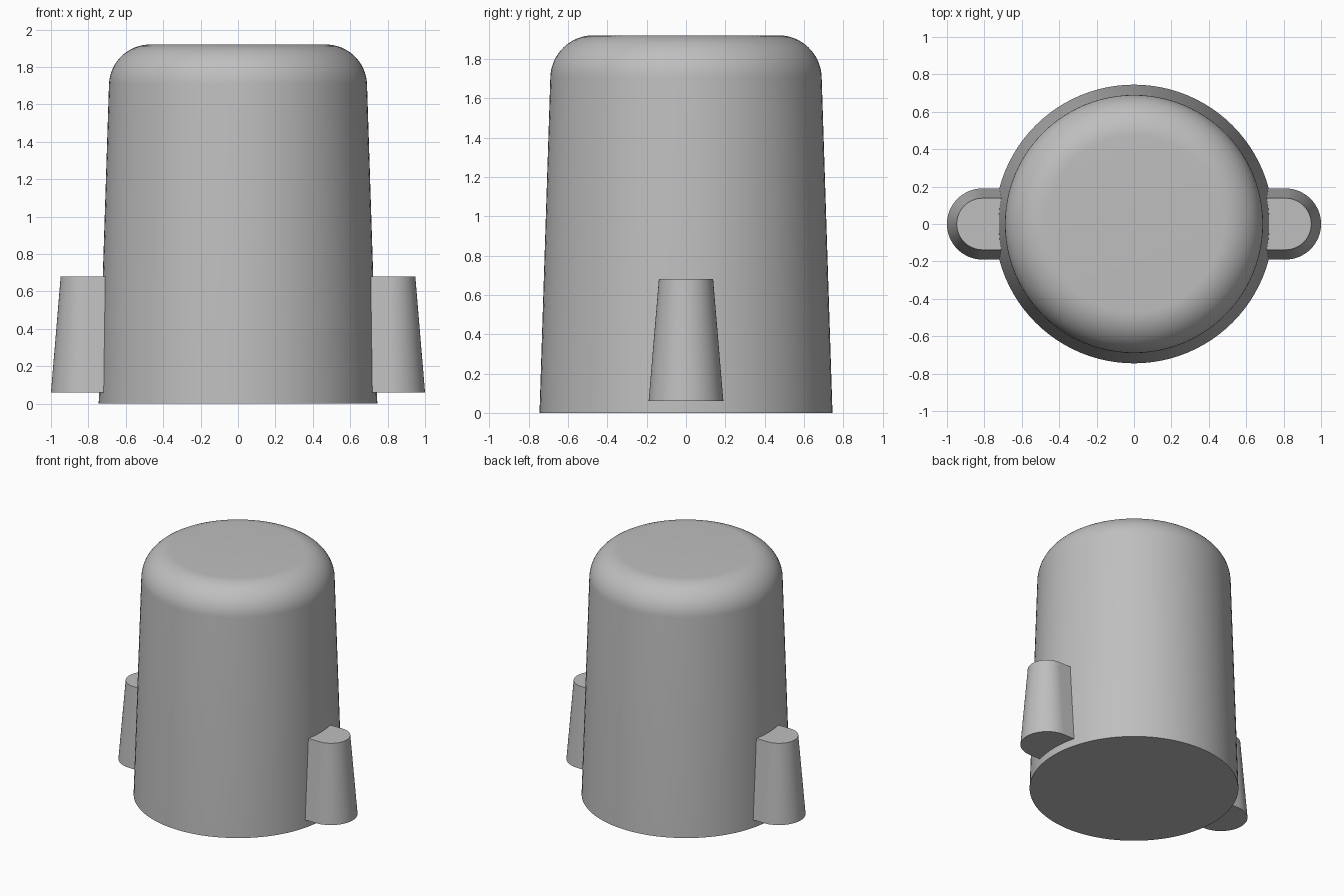
import bpy, bmesh
from math import sin, cos, pi, atan, radians

cube = bpy.data.objects.get("Cube")
if cube:
    bpy.data.objects.remove(cube)

grey = bpy.data.materials.new("plain_grey")
grey.use_nodes = True
colour = (0.52, 0.52, 0.52, 1)
grey.diffuse_color = colour
grey.node_tree.nodes["Principled BSDF"].inputs["Base Color"].default_value = colour


def loft(name, rings):
    """Skin closed rings of points into a capped solid."""
    bm = bmesh.new()
    loops = [[bm.verts.new(p) for p in ring] for ring in rings]
    n = len(loops[0])
    for low, high in zip(loops, loops[1:]):
        for i in range(n):
            j = (i + 1) % n
            bm.faces.new((low[i], low[j], high[j], high[i]))
    bm.faces.new(loops[0][::-1])
    bm.faces.new(loops[-1])
    bmesh.ops.recalc_face_normals(bm, faces=bm.faces)
    mesh = bpy.data.meshes.new(name)
    bm.to_mesh(mesh)
    bm.free()
    mesh.materials.append(grey)
    obj = bpy.data.objects.new(name, mesh)
    bpy.context.collection.objects.link(obj)
    bpy.ops.object.select_all(action='DESELECT')
    obj.select_set(True)
    bpy.context.view_layer.objects.active = obj
    bpy.ops.object.shade_smooth_by_angle(angle=radians(30))
    return obj


def circle(r, z, n=96):
    return [(r * cos(2 * pi * i / n), r * sin(2 * pi * i / n), z) for i in range(n)]


def tab_outline(side, r, z, n=32):
    """Half-round outline whose straight sides run into the body."""
    arc = [-pi / 2 + pi * i / n for i in range(n + 1)]
    pts = [(0.81 + r * cos(a), r * sin(a), z) for a in arc]
    pts += [(0.6, r, z), (0.6, -r, z)]
    return [(side * x, y, z) for x, y, z in pts]


# Tapered body with a rounded top edge
base_r, fillet, centre_r, centre_z = 0.745, 0.22, 0.47, 1.70
draft = atan((base_r - centre_r - fillet) / centre_z)
steps = 16
rings = [circle(base_r, 0)]
for k in range(steps + 1):
    a = draft + (pi / 2 - draft) * k / steps
    rings.append(circle(centre_r + fillet * cos(a), centre_z + fillet * sin(a)))
loft("body", rings)

# Tapered side tabs
for label, side in (("left", 1), ("right", -1)):
    loft(label + "_tab", [tab_outline(side, 0.19, 0.06), tab_outline(side, 0.138, 0.68)])
